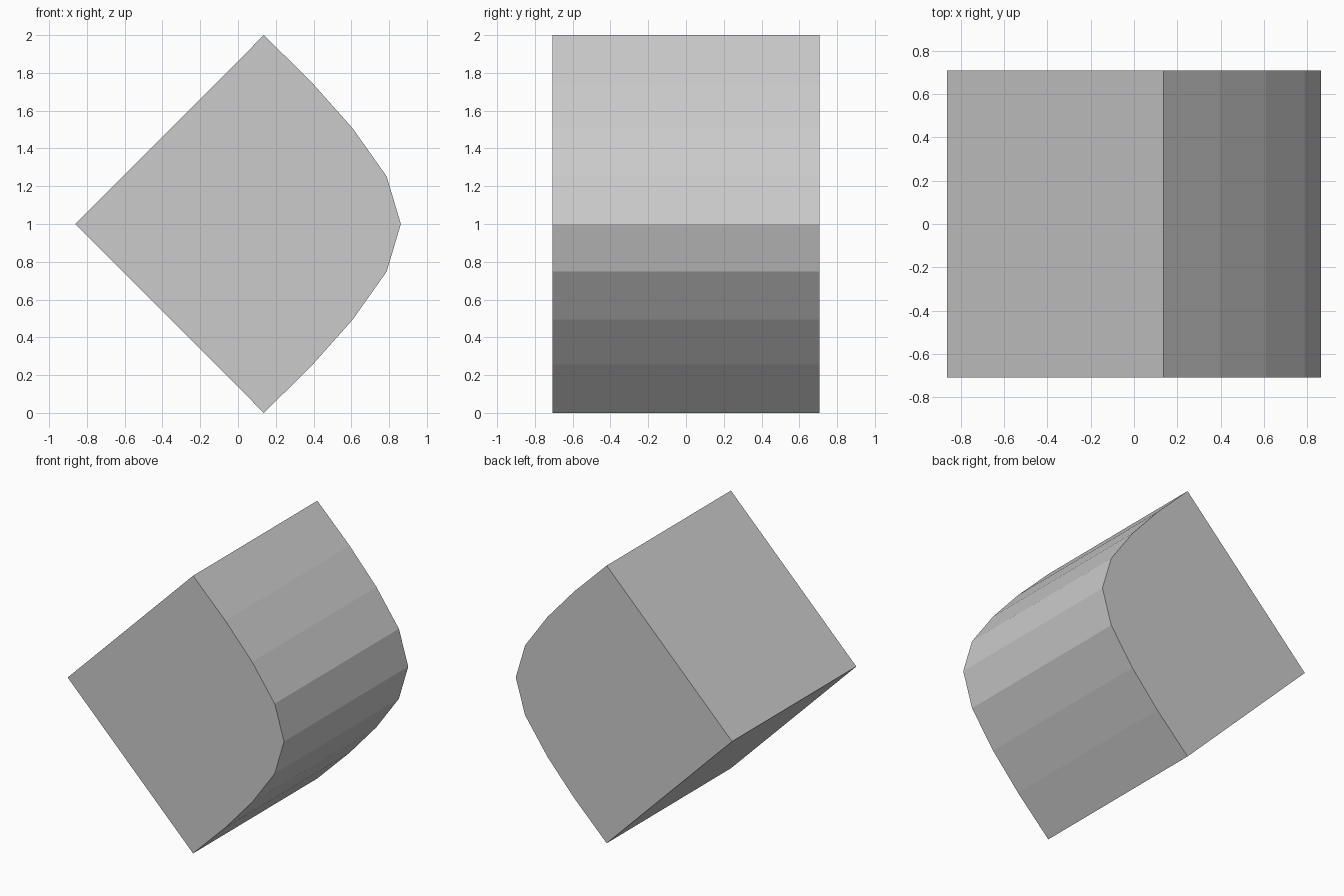
import bpy
import bmesh

if "Cube" in bpy.data.objects:
    bpy.data.objects.remove(bpy.data.objects["Cube"])

HALF_DEPTH = 0.707

# Side profile (x, z): left corner, top corner, then facets down to the nose
upper = [(0.137, 2.0), (0.395, 1.745), (0.608, 1.505), (0.787, 1.252)]
lower = [(x, 2.0 - z) for x, z in reversed(upper)]
profile = [(-0.862, 1.0)] + upper + [(0.862, 1.0)] + lower

# Rounded block: extrude the profile from front to back
bm = bmesh.new()
front = bm.faces.new([bm.verts.new((x, -HALF_DEPTH, z)) for x, z in profile])
result = bmesh.ops.extrude_face_region(bm, geom=[front], use_keep_orig=True)
back = [v for v in result["geom"] if isinstance(v, bmesh.types.BMVert)]
bmesh.ops.translate(bm, verts=back, vec=(0, 2 * HALF_DEPTH, 0))
bmesh.ops.recalc_face_normals(bm, faces=bm.faces[:])

mesh = bpy.data.meshes.new("rounded_block")
bm.to_mesh(mesh)
bm.free()
bpy.context.collection.objects.link(bpy.data.objects.new("rounded_block", mesh))
